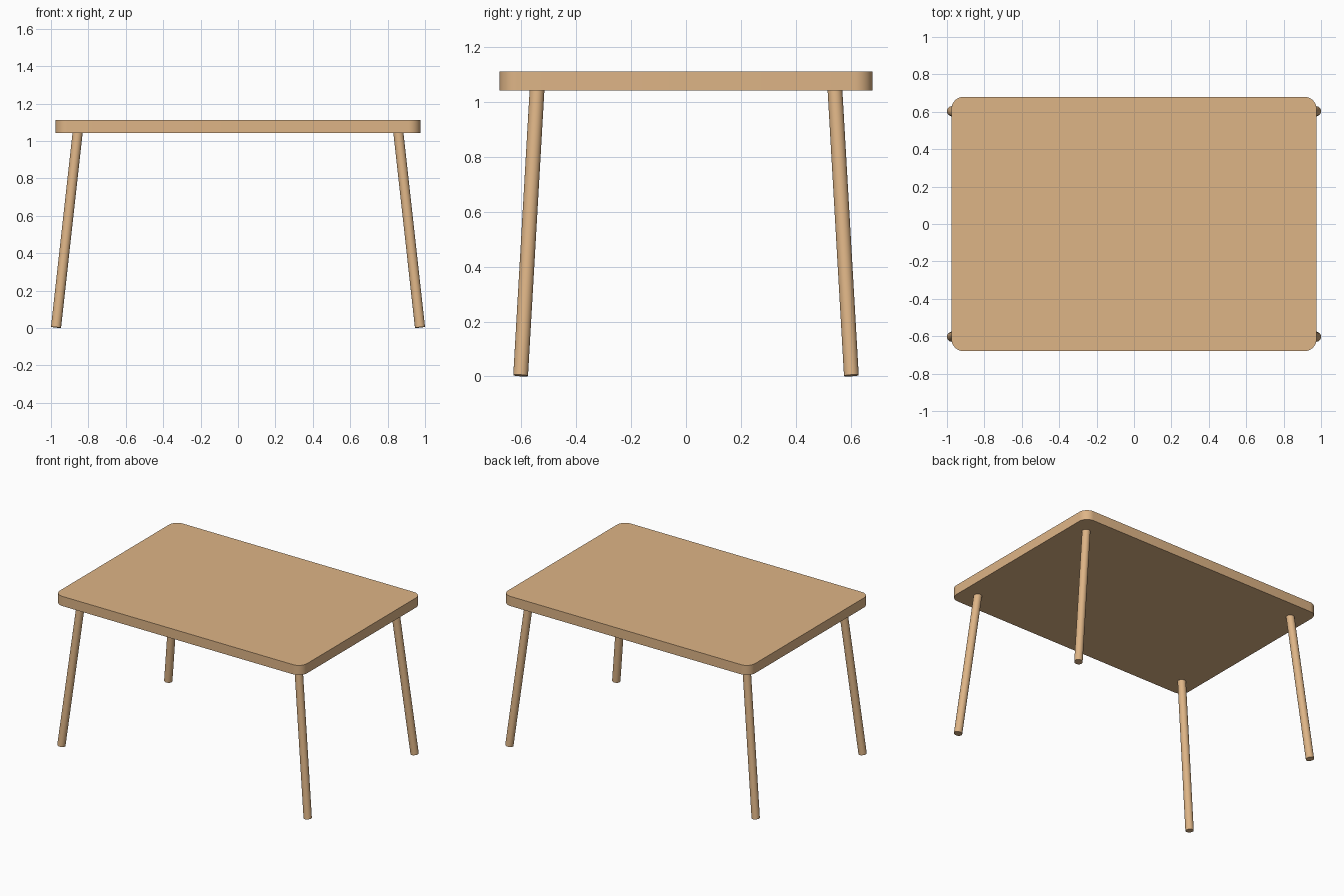
import bpy, bmesh
from math import radians
from mathutils import Vector

if "Cube" in bpy.data.objects:
    bpy.data.objects.remove(bpy.data.objects["Cube"])

wood = bpy.data.materials.new("light_wood")
wood.diffuse_color = (0.73, 0.46, 0.24, 1)
wood.use_nodes = True
wood.node_tree.nodes["Principled BSDF"].inputs["Base Color"].default_value = wood.diffuse_color


def finish(obj, name):
    obj.name = name
    obj.data.materials.append(wood)
    bpy.ops.object.shade_smooth_by_angle(angle=radians(35))


# Tabletop: slab with rounded vertical corners
BOTTOM, TOP = 1.043, 1.112
bpy.ops.mesh.primitive_cube_add(size=1, location=(0, 0, (BOTTOM + TOP) / 2))
top = bpy.context.object
top.scale = (1.952, 1.36, TOP - BOTTOM)
bpy.ops.object.transform_apply(location=False, rotation=False, scale=True)
bm = bmesh.new()
bm.from_mesh(top.data)
corners = [e for e in bm.edges
           if abs(e.verts[0].co.z - e.verts[1].co.z) > 0.01]
bmesh.ops.bevel(bm, geom=corners, offset=0.065, segments=10, profile=0.5,
                affect='EDGES', clamp_overlap=True)
bm.to_mesh(top.data)
bm.free()
finish(top, "tabletop")

# Legs: four splayed round rods, ends cut square to the rod
for sy, depth in ((-1, "front"), (1, "back")):
    for sx, side in ((-1, "left"), (1, "right")):
        foot = Vector((sx * 0.973, sy * 0.603, 0.0035))
        head = Vector((sx * 0.857, sy * 0.543, 1.048))
        axis = head - foot
        bpy.ops.mesh.primitive_cylinder_add(
            vertices=32, radius=0.027, depth=axis.length,
            location=(foot + head) / 2,
            rotation=axis.to_track_quat('Z', 'Y').to_euler())
        finish(bpy.context.object, f"{depth}_{side}_leg")
